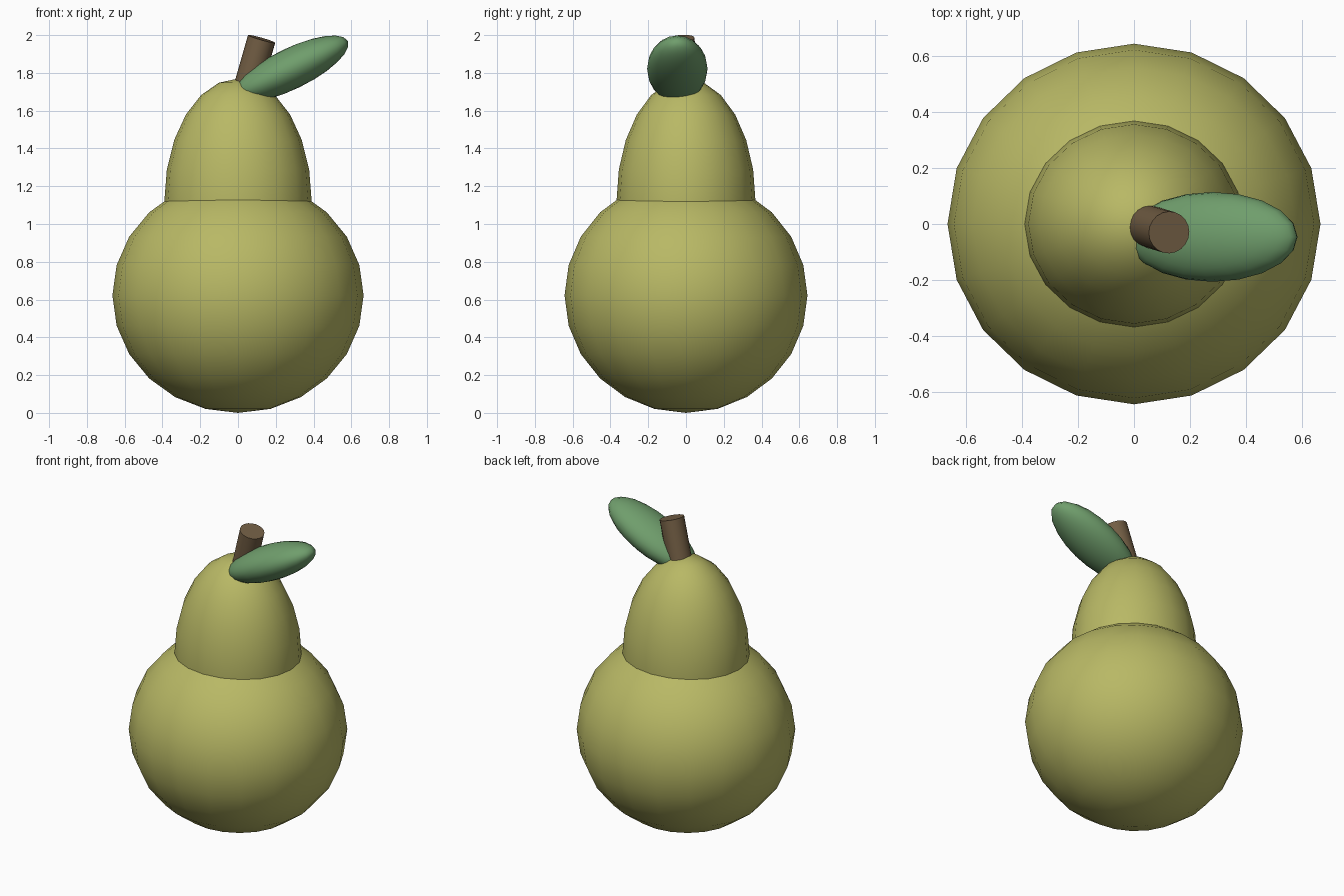
import bpy
import math
from mathutils import Vector

default = bpy.data.objects.get("Cube")
if default:
    bpy.data.objects.remove(default, do_unlink=True)


def make_material(name, rgb):
    mat = bpy.data.materials.new(name)
    mat.use_nodes = True
    mat.diffuse_color = (*rgb, 1)
    mat.node_tree.nodes["Principled BSDF"].inputs["Base Color"].default_value = (*rgb, 1)
    return mat


def finish(name, mat):
    obj = bpy.context.object
    obj.name = name
    obj.data.materials.append(mat)
    bpy.ops.object.shade_smooth_by_angle(angle=math.radians(40))
    return obj


def ellipsoid(name, centre, radii, mat, tilt=0):
    bpy.ops.mesh.primitive_uv_sphere_add(segments=20, ring_count=12, radius=1, location=centre,
                                         rotation=(0, math.radians(tilt), 0))
    bpy.context.object.scale = radii
    return finish(name, mat)


def rod(name, start, end, radius, mat):
    start, end = Vector(start), Vector(end)
    axis = end - start
    bpy.ops.mesh.primitive_cylinder_add(vertices=20, radius=radius, depth=axis.length,
                                        location=(start + end) / 2)
    bpy.context.object.rotation_euler = axis.to_track_quat("Z", "Y").to_euler()
    return finish(name, mat)


skin = make_material("olive green skin", (0.48, 0.48, 0.13))
bark = make_material("brown bark", (0.17, 0.112, 0.058))
foliage = make_material("leaf green", (0.16, 0.34, 0.15))

# Fruit: a round base with a narrower top sunk into it
ellipsoid("fruit_base", (0, 0, 0.622), (0.665, 0.643, 0.622), skin)
ellipsoid("fruit_neck", (0, 0, 1.12), (0.39, 0.368, 0.65), skin)

# Leaning stem and tilted plump leaf
rod("stem", (0.045, -0.006, 1.7), (0.125, -0.03, 1.98), 0.075, bark)
ellipsoid("leaf", (0.28, -0.046, 1.822), (0.335, 0.16, 0.108), foliage, tilt=-26)
